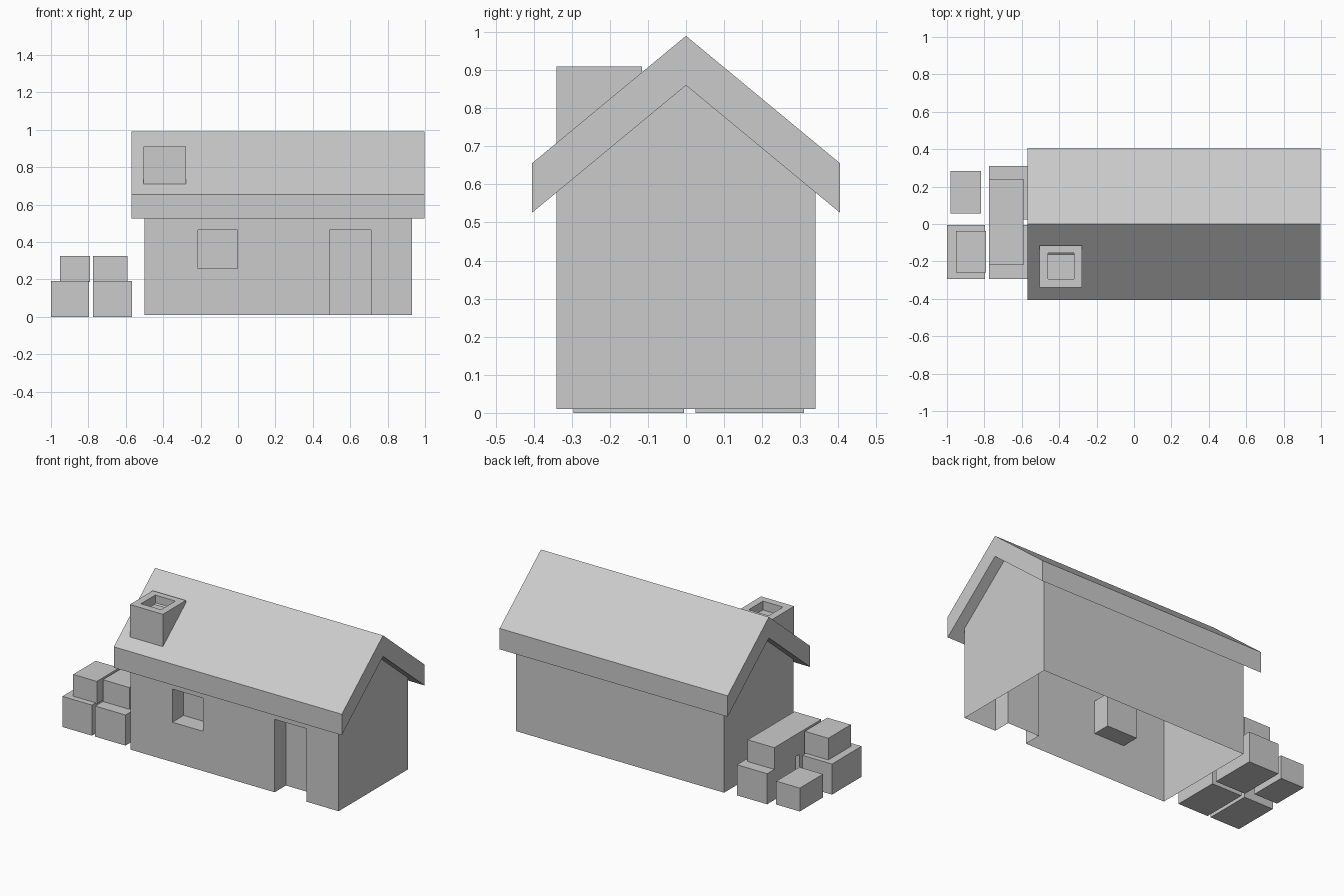
import bpy, bmesh

if "Cube" in bpy.data.objects:
    bpy.data.objects.remove(bpy.data.objects["Cube"])


def prism(name, profile, x0, x1):
    """Closed prism: a (y, z) profile swept along x."""
    bm = bmesh.new()
    a = [bm.verts.new((x0, y, z)) for y, z in profile]
    b = [bm.verts.new((x1, y, z)) for y, z in profile]
    bm.faces.new(a)
    bm.faces.new(b[::-1])
    n = len(profile)
    for i in range(n):
        j = (i + 1) % n
        bm.faces.new((a[i], b[i], b[j], a[j]))
    bmesh.ops.recalc_face_normals(bm, faces=bm.faces)
    me = bpy.data.meshes.new(name)
    bm.to_mesh(me)
    bm.free()
    ob = bpy.data.objects.new(name, me)
    bpy.context.collection.objects.link(ob)
    return ob


def box(name, x0, x1, y0, y1, z0, z1):
    return prism(name, [(y0, z0), (y1, z0), (y1, z1), (y0, z1)], x0, x1)


def carve(ob, cutters):
    """Subtract the cutters, bake the result and remove the helpers."""
    for c in cutters:
        c.hide_render = True
        m = ob.modifiers.new("cut", 'BOOLEAN')
        m.operation, m.solver, m.object = 'DIFFERENCE', 'EXACT', c
    bpy.context.view_layer.update()
    dg = bpy.context.evaluated_depsgraph_get()
    me = bpy.data.meshes.new_from_object(ob.evaluated_get(dg))
    ob.modifiers.clear()
    ob.data = me
    for c in cutters:
        bpy.data.objects.remove(c)


# House walls: gabled prism with door and window recesses
W, BASE, EAVE, PEAK = 0.34, 0.01, 0.579, 0.86
walls = prism("house_walls", [(-W, BASE), (W, BASE), (W, EAVE), (0, PEAK), (-W, EAVE)], -0.5, 0.93)
carve(walls, [
    box("door_cutter", 0.49, 0.71, -0.5, -W + 0.11, -0.1, 0.463),
    box("window_cutter", -0.213, -0.003, -0.5, -W + 0.11, 0.257, 0.463),
])

# Walls are a single skin: open underneath, closed above by the roof
bm = bmesh.new()
bm.from_mesh(walls.data)
bm.normal_update()
gone = [f for f in bm.faces
        if (f.normal.z < -0.9 and f.calc_center_median().z < 0.05)
        or 0.5 < f.normal.z < 0.95]
bmesh.ops.delete(bm, geom=gone, context='FACES')
bm.to_mesh(walls.data)
bm.free()

# Roof: thick chevron
R = 0.405
prism("roof", [(-R, 0.525), (0, 0.86), (R, 0.525), (R, 0.655), (0, 0.99), (-R, 0.655)], -0.57, 0.997)

# Chimney: follows the roof slope, with a shallow flue
chimney = prism("chimney", [(-0.34, 0.705), (-0.115, 0.891), (-0.115, 0.91), (-0.34, 0.91)], -0.505, -0.278)
carve(chimney, [box("flue_cutter", -0.46, -0.322, -0.295, -0.155, 0.855, 1.0)])

# Crates stacked beside the left wall
crates = {
    "crate_front_outer": (-1.0, -0.797, -0.295, -0.005, 0, 0.19),
    "crate_front_inner": (-0.775, -0.567, -0.295, -0.005, 0, 0.19),
    "crate_back_inner": (-0.775, -0.567, 0.025, 0.31, 0, 0.19),
    "crate_back_outer": (-0.98, -0.818, 0.055, 0.283, 0, 0.145),
    "crate_top_outer": (-0.952, -0.79, -0.258, -0.037, 0.185, 0.325),
    "crate_top_long": (-0.775, -0.592, -0.22, 0.24, 0.19, 0.325),
}
for name, dims in crates.items():
    box(name, *dims)
